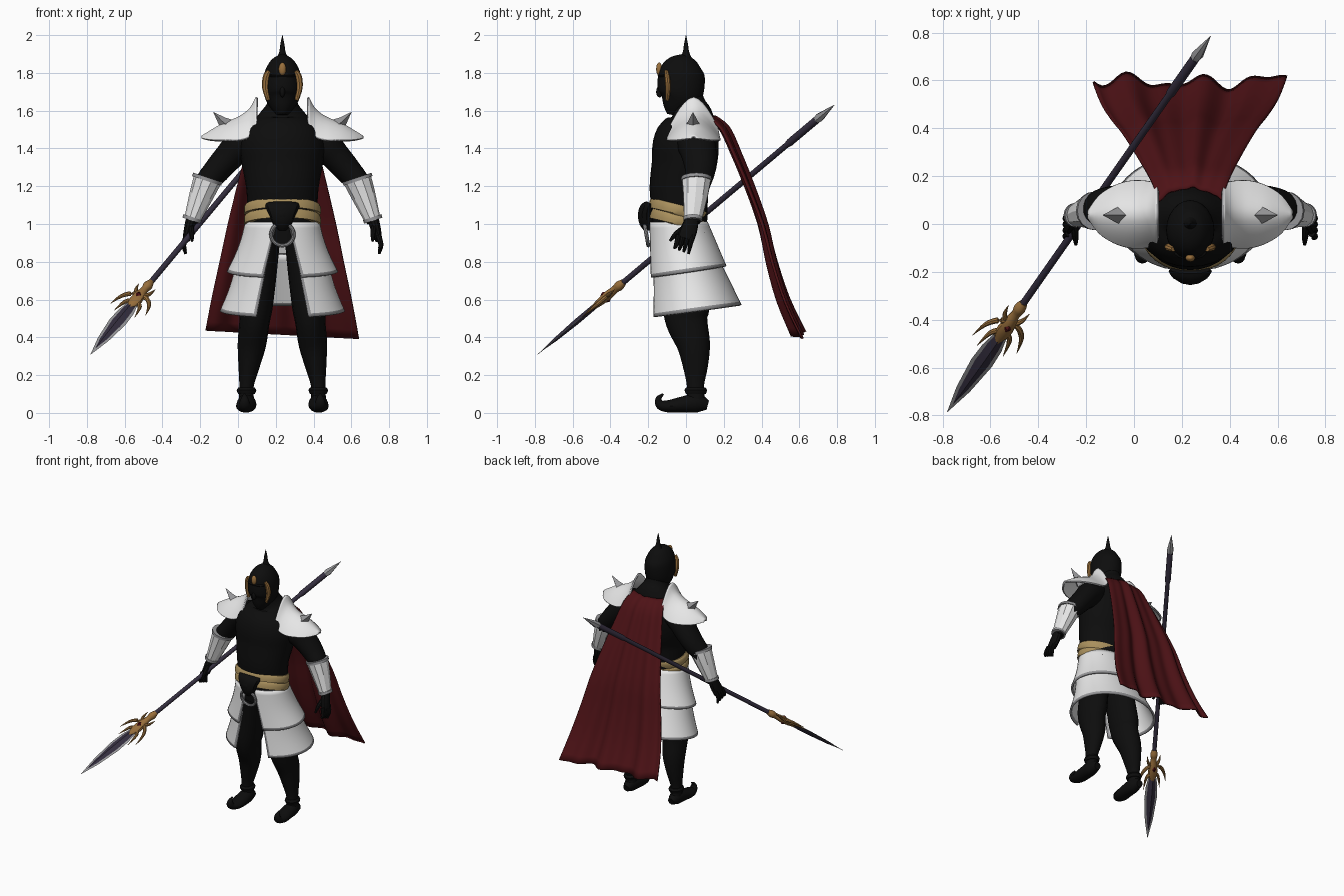
import bpy, bmesh, math
from mathutils import Vector

cube = bpy.data.objects.get("Cube")
if cube:
    bpy.data.objects.remove(cube, do_unlink=True)

MID = .235  # x of the body's own centre line


def material(name, *rgb):
    m = bpy.data.materials.new(name)
    m.use_nodes = True
    m.diffuse_color = (*rgb, 1)
    m.node_tree.nodes["Principled BSDF"].inputs["Base Color"].default_value = (*rgb, 1)
    return m


BLACK = material("black cloth", .004, .004, .004)
WHITE = material("white plate", .8, .8, .8)
STEEL = material("grey steel", .3, .3, .31)
BELT = material("pale gold", .4, .28, .11)
GOLD = material("dark gold", .32, .16, .045)
RED = material("deep red", .075, .006, .008)
SHAFT = material("dark violet", .035, .028, .05)


def finish(name, bm, mats):
    bmesh.ops.recalc_face_normals(bm, faces=bm.faces)
    mesh = bpy.data.meshes.new(name)
    bm.to_mesh(mesh)
    bm.free()
    for m in mats:
        mesh.materials.append(m)
    ob = bpy.data.objects.new(name, mesh)
    bpy.context.collection.objects.link(ob)
    bpy.ops.object.select_all(action='DESELECT')
    ob.select_set(True)
    bpy.context.view_layer.objects.active = ob
    bpy.ops.object.shade_smooth_by_angle(angle=math.radians(32))
    return ob


def spline(path, k):
    """Smooth curve through the path, k steps for each span."""
    p = [Vector(q) for q in path]
    out = []
    for i in range(len(p) - 1):
        a, b, c, d = p[max(i - 1, 0)], p[i], p[i + 1], p[min(i + 2, len(p) - 1)]
        for j in range(k):
            t = j / k
            out.append(b + (c - a) * (t / 2) + (a * 2 - b * 5 + c * 4 - d) * (t * t / 2)
                       + (b * 3 - a - c * 3 + d) * (t ** 3 / 2))
    return out + [p[-1]]


def tube(name, path, mat, n=20, k=4):
    """Elliptical sections (x, y, z, radius_u, radius_v) along a path."""
    pts = spline(path, k)
    bm = bmesh.new()
    rings = []
    for i, p in enumerate(pts):
        t = (pts[min(i + 1, len(pts) - 1)].xyz - pts[max(i - 1, 0)].xyz).normalized()
        u = (Vector((1, 0, 0)) - t * t.x).normalized()
        v = t.cross(u)
        angles = [math.tau * j / n for j in range(n)]
        rings.append([bm.verts.new(p.xyz + u * (p[3] * math.cos(a)) + v * (p[4] * math.sin(a)))
                      for a in angles])
    for r, s in zip(rings, rings[1:]):
        for j in range(n):
            bm.faces.new((r[j], r[(j + 1) % n], s[(j + 1) % n], s[j]))
    bm.faces.new(rings[0])
    bm.faces.new(rings[-1])
    return finish(name, bm, [mat])


def sheet(name, rows, mats, thick, trim=lambda i, j: False):
    """Grid of points thickened into a plate; trim picks faces of the second colour."""
    bm = bmesh.new()
    grid = [[bm.verts.new(p) for p in row] for row in rows]
    for i in range(len(grid) - 1):
        for j in range(len(grid[0]) - 1):
            f = bm.faces.new((grid[i][j], grid[i][j + 1], grid[i + 1][j + 1], grid[i + 1][j]))
            f.material_index = int(trim(i, j))
    ob = finish(name, bm, mats)
    mod = ob.modifiers.new("thickness", 'SOLIDIFY')
    mod.thickness = thick
    mod.offset = 0
    mod.material_offset_rim = 1
    return ob


def mid(path):
    return [(MID, *p) for p in path]


def ball(name, x, y, z, rx, ry, rz, mat):
    bm = bmesh.new()
    bmesh.ops.create_uvsphere(bm, u_segments=16, v_segments=10, radius=1)
    for v in bm.verts:
        v.co = (x + v.co.x * rx, y + v.co.y * ry, z + v.co.z * rz)
    return finish(name, bm, [mat])


# Torso and head
tube("torso", mid([(-.03, .9, .17, .14), (-.035, 1.1, .185, .15), (-.035, 1.2, .193, .158),
                   (-.01, 1.32, .215, .172), (0, 1.42, .225, .175), (.02, 1.5, .2, .155),
                   (.03, 1.57, .135, .115), (.015, 1.63, .085, .09), (0, 1.7, .07, .08)]), BLACK, 28)
tube("helmet", mid([(-.06, 1.575, .03, .04), (-.05, 1.62, .065, .075), (-.03, 1.68, .096, .115),
                    (-.025, 1.76, .1, .125), (-.02, 1.82, .088, .112), (-.01, 1.87, .055, .07),
                    (-.005, 1.895, .015, .02)]), BLACK, 24)
tube("helmet_spike", mid([(0, 1.87, .035, .035), (0, 1.91, .017, .017),
                          (0, 1.95, .011, .011), (0, 2, .001, .001)]), BLACK, 12)
ball("nose", MID, -.14, 1.7, .014, .018, .03, BLACK)
ball("brow", MID, -.115, 1.785, .07, .035, .014, BLACK)
ball("helmet_gem", MID, -.142, 1.82, .02, .016, .035, GOLD)

# Paired parts
for s, side in ((1, "left"), (-1, "right")):
    def flip(path):
        return [(MID + s * p[0], *p[1:]) for p in path]

    def pair(name, path, mat, n=16, k=4):
        return tube(side + "_" + name, flip(path), mat, n, k)

    pair("cheek_strip", [(.07, -.105, 1.81, .012, .01), (.085, -.1, 1.78, .018, .014),
                         (.09, -.095, 1.72, .017, .014), (.075, -.1, 1.655, .01, .01)], GOLD, 8)
    pair("arm", [(.15, .04, 1.46, .09, .09), (.22, .055, 1.42, .09, .1), (.28, .07, 1.36, .078, .092),
                 (.35, .075, 1.28, .07, .08), (.41, .06, 1.2, .06, .065), (.48, .035, 1.01, .033, .04)], BLACK)
    pair("bracer", [(.397, .055, 1.235, .075, .08), (.43, .05, 1.15, .064, .068),
                    (.475, .037, 1.03, .044, .05)], WHITE, 10, 2)
    for label, t, r in (("upper", 0, .081), ("lower", 1, .051)):
        x, y, z = .395 + .08 * t, .055 - .018 * t, 1.238 - .21 * t
        pair(label + "_bracer_rim", [(x, y, z + .008, r, r), (x + .006, y, z - .01, r, r)], STEEL, 16, 1)

    # Hand with four fingers and a thumb
    pair("palm", [(.48, .035, 1.03, .03, .035), (.495, .015, .97, .027, .045),
                  (.508, -.002, .92, .02, .045)], BLACK, 12)
    for i in range(4):
        y = .035 - .025 * i
        pair(f"finger_{i + 1}", [(.507, y, .94, .015, .014), (.522, y - .012, .89, .013, .012),
                                 (.512, y - .022, .842 + .01 * i, .007, .007)], BLACK, 8)
    pair("thumb", [(.485, 0, .985, .016, .016), (.48, -.05, .95, .014, .014),
                   (.478, -.085, .91, .007, .007)], BLACK, 8)

    # Shoulder guard with a pyramid spike
    rows = []
    for x, w, top, low in spline([(.135, .125, 1.67, 1.51), (.165, .133, 1.615, 1.465), (.21, .138, 1.575, 1.445),
                                  (.26, .135, 1.55, 1.44), (.32, .115, 1.525, 1.44), (.38, .075, 1.49, 1.443),
                                  (.425, .012, 1.462, 1.452)], 3):
        arch = [math.cos(math.pi * j / 16) for j in range(17)]
        rows.append([(MID + s * x, .04 + w * c, low + (top - low) * (1 - abs(c) ** 1.7)) for c in arch])
    sheet(side + "_shoulder_guard", rows, [WHITE, STEEL], .012, lambda i, j: j in (0, 15))
    pair("shoulder_spike", [(.27, .037, 1.505, .05, .05), (.32, .037, 1.545, .025, .025),
                            (.365, .037, 1.592, .001, .001)], STEEL, 4, 1)

    # Leg and curled shoe
    pair("leg", [(.1, -.02, .95, .09, .13), (.115, -.01, .75, .086, .12), (.14, 0, .56, .088, .122),
                 (.148, .005, .48, .08, .11), (.162, .04, .36, .075, .088), (.178, .05, .24, .055, .065),
                 (.19, .05, .14, .038, .045), (.19, .055, .05, .042, .05)], BLACK)
    pair("shoe", [(.19, .115, .04, .025, .025), (.19, .06, .052, .045, .05), (.19, -.02, .044, .053, .042),
                  (.195, -.09, .035, .05, .033), (.2, -.135, .043, .032, .026), (.2, -.145, .075, .02, .016),
                  (.2, -.12, .1, .005, .005)], BLACK)
    pair("ankle_cuff", [(.19, .052, .135, .042, .05), (.19, .052, .12, .052, .06),
                        (.19, .052, .1, .044, .052)], BLACK, 16, 2)


# Two-tier skirt, open at the front
def skirt(name, top, bottom):
    rows = []
    for t in [i / 9 for i in range(9)] + [.94, 1]:
        z, rx, ry, cy, gap, tilt = [a + (b - a) * t for a, b in zip(top, bottom)]
        rx -= .012 * math.sin(math.pi * t)
        start = math.asin(gap / rx)
        edge = .05
        turns = [0, edge] + [edge + (math.tau - 2 * start - 2 * edge) * j / 40 for j in range(1, 41)]
        turns.append(math.tau - 2 * start)
        rows.append([(MID + rx * math.sin(start + a), cy - ry * math.cos(start + a),
                      z + tilt * (1 - math.cos(start + a)) / 2) for a in turns])
    sheet(name, rows, [WHITE, STEEL], .014, lambda i, j: i == 9 or j in (0, 41))


skirt("upper_skirt", (1.01, .19, .148, -.04, .03, 0), (.715, .288, .2, .008, .1, .06))
skirt("lower_skirt", (.8, .235, .165, -.01, .08, .04), (.505, .325, .238, .05, .138, .065))

# Belt, knot and ring
for label, z in (("lower", .99), ("upper", 1.045)):
    tube(label + "_belt", mid([(-.05, z, .192, .15), (-.047, z + .01, .203, .156),
                               (-.04, z + .045, .203, .156), (-.037, z + .058, .194, .15)]), BELT, 32, 2)
tube("belt_knot", mid([(-.2, .965, .02, .02), (-.205, 1.0, .05, .04), (-.21, 1.05, .07, .045),
                       (-.2, 1.09, .09, .04), (-.19, 1.11, .085, .02)]), BLACK, 12, 2)
ball("belt_boss", MID, -.225, 1.05, .04, .03, .04, BLACK)
bpy.ops.mesh.primitive_torus_add(location=(MID, -.21, .945), rotation=(math.radians(100), 0, 0),
                                 major_radius=.06, minor_radius=.01, major_segments=32, minor_segments=8)
ring = bpy.context.object
ring.name = "belt_ring"
ring.data.materials.append(STEEL)
bpy.ops.object.shade_smooth_by_angle()

# Cape with folds that deepen towards the hem
rows = []
drape = spline([(.15, 1.57, .13), (.22, 1.51, .16), (.28, 1.37, .195), (.34, 1.21, .235),
                (.41, 1, .285), (.45, .81, .325), (.51, .6, .37), (.59, .415, .405)], 3)
for i, (y, z, w) in enumerate(drape):
    t = i / (len(drape) - 1)
    row = []
    for j in range(49):
        a = j / 24 - 1
        fold = math.sin(a * 9 + .8) * .6 + math.sin(a * 15 - t) * .4
        row.append((MID + a * w, y + (.006 + .03 * t) * fold + .02 * t * a * a - .05 * (1 - t) * a * a,
                    z - .022 * a * t))
    rows.append(row)
sheet("cape", rows, [RED], .01)

# Spear, laid along one line from butt to tip
BUTT, TIP = Vector((.32, .785, 1.63)), Vector((-.78, -.785, .31))
AXIS = (TIP - BUTT).normalized()
WIDE = (Vector((1, 0, 0)) - AXIS * AXIS.x).normalized()


def spear(name, path, mat, n=12, k=1):
    """Path of (fraction along spear, sideways shift, half width, half thickness)."""
    return tube(name, [(*(BUTT.lerp(TIP, f) + WIDE * a), u, v) for f, a, u, v in path], mat, n, k)


spear("spear_shaft", [(.06, 0, .02, .02), (.15, 0, .02, .02), (.16, 0, .015, .015), (.75, 0, .015, .015)], SHAFT)
spear("spear_butt", [(0, 0, .001, .001), (.05, 0, .026, .026), (.07, 0, .014, .014)], STEEL, 6)
spear("blade_edge", [(.78, 0, .02, .006), (.83, 0, .044, .007), (.87, 0, .048, .007),
                     (.94, 0, .031, .005), (1, 0, .001, .001)], STEEL, 4)
spear("blade_core", [(.78, 0, .018, .014), (.83, 0, .035, .015), (.87, 0, .038, .015),
                     (.94, 0, .022, .01), (.985, 0, .001, .001)], SHAFT, 4)
spear("spear_collar", [(.71, 0, .017, .017), (.725, 0, .026, .026), (.74, 0, .02, .02),
                       (.765, 0, .03, .024), (.79, 0, .034, .02), (.815, 0, .008, .012)], GOLD, 12, 3)
spear("spear_gem", [(.755, 0, .002, .002), (.77, 0, .02, .032), (.79, 0, .002, .002)], RED, 8, 3)
for s, side in ((1, "left"), (-1, "right")):
    spear(side + "_long_prong", [(.76, 0, .012, .012), (.768, .05 * s, .013, .012), (.787, .085 * s, .01, .009),
                                 (.82, .105 * s, .001, .001)], GOLD, 8, 4)
    spear(side + "_short_prong", [(.785, .01 * s, .012, .012), (.8, .045 * s, .011, .01),
                                  (.838, .062 * s, .001, .001)], GOLD, 8, 4)
    spear(side + "_back_prong", [(.765, .01 * s, .012, .012), (.75, .04 * s, .01, .01),
                                 (.728, .05 * s, .001, .001)], GOLD, 8, 4)
